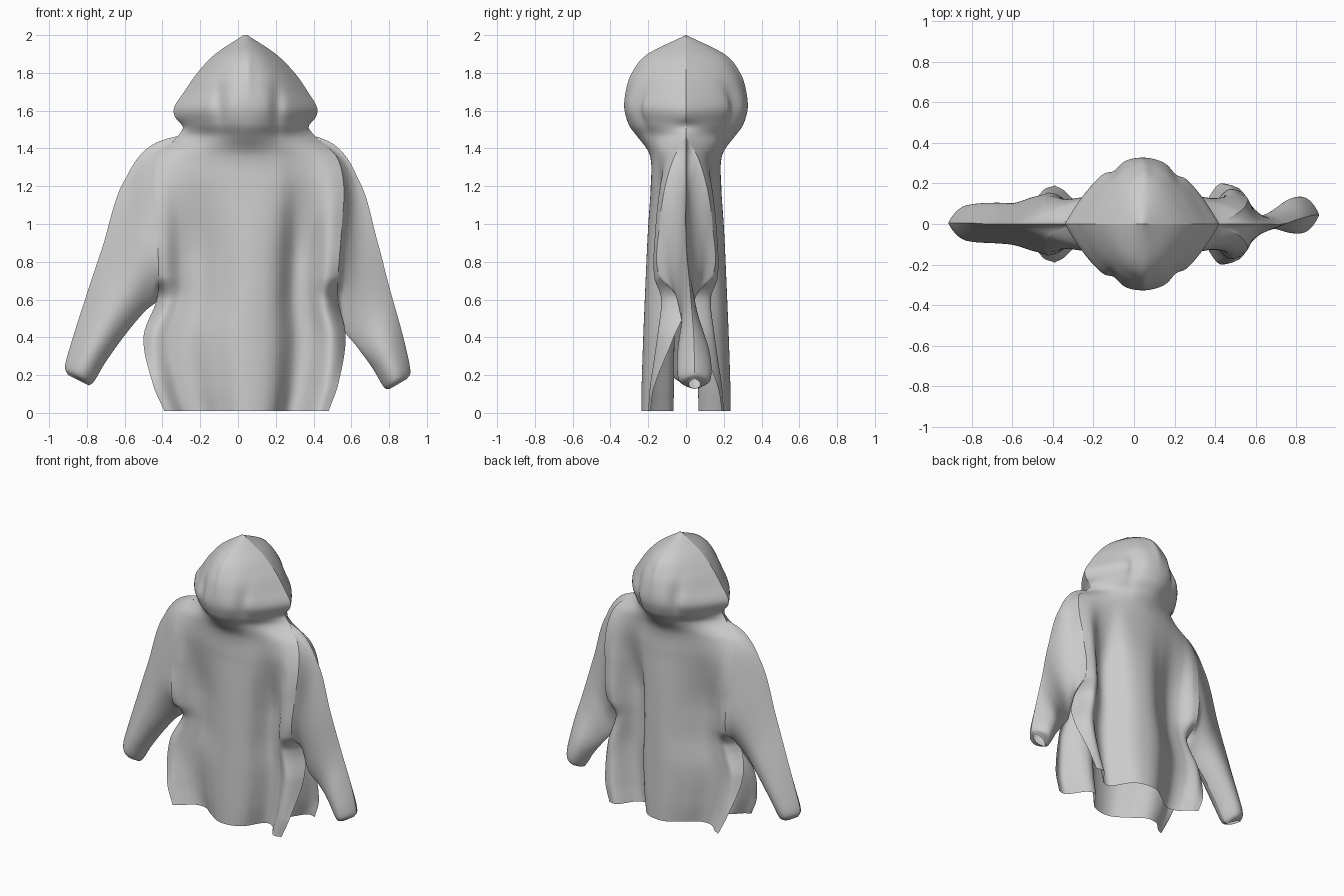
import bpy, math

if "Cube" in bpy.data.objects:
    bpy.data.objects.remove(bpy.data.objects["Cube"])


def curve(table, t):
    """Smooth interpolation of table rows (key, values...) at key t."""
    n = len(table)
    i = 0
    while i < n - 2 and t > table[i + 1][0]:
        i += 1
    a, b = table[i], table[i + 1]
    p, q = table[max(i - 1, 0)], table[min(i + 2, n - 1)]
    d = b[0] - a[0]
    f = min(max((t - a[0]) / d, 0), 1)
    out = []
    for k in range(1, len(a)):
        m0 = (b[k] - p[k]) / (b[0] - p[0]) * d
        m1 = (q[k] - a[k]) / (q[0] - a[0]) * d
        out.append((2*f**3 - 3*f*f + 1) * a[k] + (f**3 - 2*f*f + f) * m0
                   + (3*f*f - 2*f**3) * b[k] + (f**3 - f*f) * m1)
    return out


def smooth(a, b, x):
    f = min(max((x - a) / (b - a), 0), 1)
    return f * f * (3 - 2 * f)


def bump(x, z, cx, cz, rx, rz):
    return math.exp(-((x - cx) / rx) ** 2 - ((z - cz) / rz) ** 2)


def sheets(name, point, nu, nv):
    """Front and back cloth panels; point(u, v, side) gives a position."""
    verts, faces = [], []
    for side in (-1, 1):
        o = len(verts)
        for j in range(nv + 1):
            for i in range(nu + 1):
                verts.append(point(i / nu, j / nv, side))
        for j in range(nv):
            for i in range(nu):
                a = o + j * (nu + 1) + i
                f = (a, a + 1, a + nu + 2, a + nu + 1)
                faces.append(f if side < 0 else f[::-1])
    me = bpy.data.meshes.new(name)
    me.from_pydata(verts, [], faces)
    me.shade_smooth()
    ob = bpy.data.objects.new(name, me)
    bpy.context.collection.objects.link(ob)
    return ob


# Height, left x, right x, edge depth, centre depth, roundness exponent
ROWS = [
    (0.01, -.39, .48, .19, .230, 3), (.15, -.45, .53, .165, .228, 3),
    (.40, -.50, .57, .065, .220, 3), (.60, -.43, .53, .00, .212, 3),
    (.72, -.42, .53, .14, .207, 3), (1.0, -.43, .55, .14, .195, 2.5),
    (1.2, -.44, .56, .11, .185, 2.2), (1.36, -.42, .52, .06, .190, 1.8),
    (1.465, -.32, .41, .00, .250, 1.8), (1.53, -.325, .405, 0, .295, 2),
    (1.61, -.34, .42, 0, .325, 2.1), (1.7, -.285, .37, 0, .315, 2.1),
    (1.8, -.215, .30, 0, .275, 2.2), (1.9, -.12, .20, 0, .195, 2.2),
    (2.0, .03, .05, 0, .0, 2)]

# Long vertical folds: across position, depth
FOLDS = [(-1, .16), (-.9, .155), (-.75, .105), (-.55, .10), (-.32, .17),
         (-.09, .232), (.14, .232), (.32, .19), (.5, .075), (.66, .085),
         (.85, .20), (1, .21)]


def body_point(u, v, side):
    z = .01 + 1.99 * v
    xl, xr, e, c, p = curve(ROWS, z)
    u = u * 2 - 1
    x = xl + (xr - xl) * (u + 1) / 2
    # tuck under the hood rim
    x -= .03 * u * abs(u) ** 7 * bump(0, z, 0, 1.515, 1, .03)
    e = max(e, 0)
    y = e + (c - e) * (1 - abs(u) ** p)
    if z < 1.46:
        w = 1 - smooth(.8, 1.46, z)
        fold = curve(FOLDS, u)[0] * c / .232
        y = y * (1 - w) + fold * w
        rim = FOLDS[0 if u < 0 else -1][1] * c / .232
        y += (e - e * (1 - w) - rim * w) * abs(u) ** 8
    # hood creases, chin swelling
    k = 1 - u * u
    y += k * (.012 * bump(x, z, .05, 1.50, .16, .07)
              - .03 * bump(x, z, -.10, 1.64, .035, .12)
              - .03 * bump(x, z, .21, 1.62, .035, .12)
              + .012 * bump(x, z, .05, 1.82, .03, .12))
    return (x, side * max(y, 0), z)


# Sleeve stations: outer x, outer z, inner x, inner z, depth, centre y
LEFT = [(-.59, 1.25, -.435, .585, .135, 0), (-.72, .87, -.50, .53, .105, 0),
        (-.81, .60, -.60, .41, .10, .005), (-.88, .38, -.70, .27, .095, .005),
        (-.915, .25, -.76, .17, .08, .005), (-.90, .20, -.79, .145, .03, .005)]
RIGHT = [(.635, 1.24, .54, .55, .09, 0), (.735, .92, .56, .44, .04, .0),
         (.80, .67, .63, .35, .045, .02), (.87, .42, .71, .24, .085, .04),
         (.912, .23, .77, .14, .085, .045), (.895, .18, .80, .125, .03, .045)]


def sleeve(name, stations, col):
    def point(t, s, side):
        z = 1.465 - .865 * t
        row = curve(ROWS, z)
        pts = [(0, row[col], side * max(row[2], 0), z)]
        for i, (ox, oz, ix, iz, h, cy) in enumerate(stations):
            # the first stations hang fuller on the inner side
            k = 1.6 - .12 * i
            y = h * max(math.sin(math.pi * t ** k), 0) ** .7
            pts.append((i + 1, ox + (ix - ox) * t, cy + side * y,
                        oz + (iz - oz) * t))
        x, y, z = curve(pts, s * len(stations))
        # rounded shoulder cap between neck and arm
        f = s * len(stations)
        if f < 1:
            z += .045 * math.sin(math.pi * f) * math.exp(-t * 6)
        return (x, y, z)
    return sheets(name, point, 48, 60)


sheets("hooded_body", body_point, 100, 150)
sleeve("left_sleeve", LEFT, 0)
sleeve("right_sleeve", RIGHT, 1)
